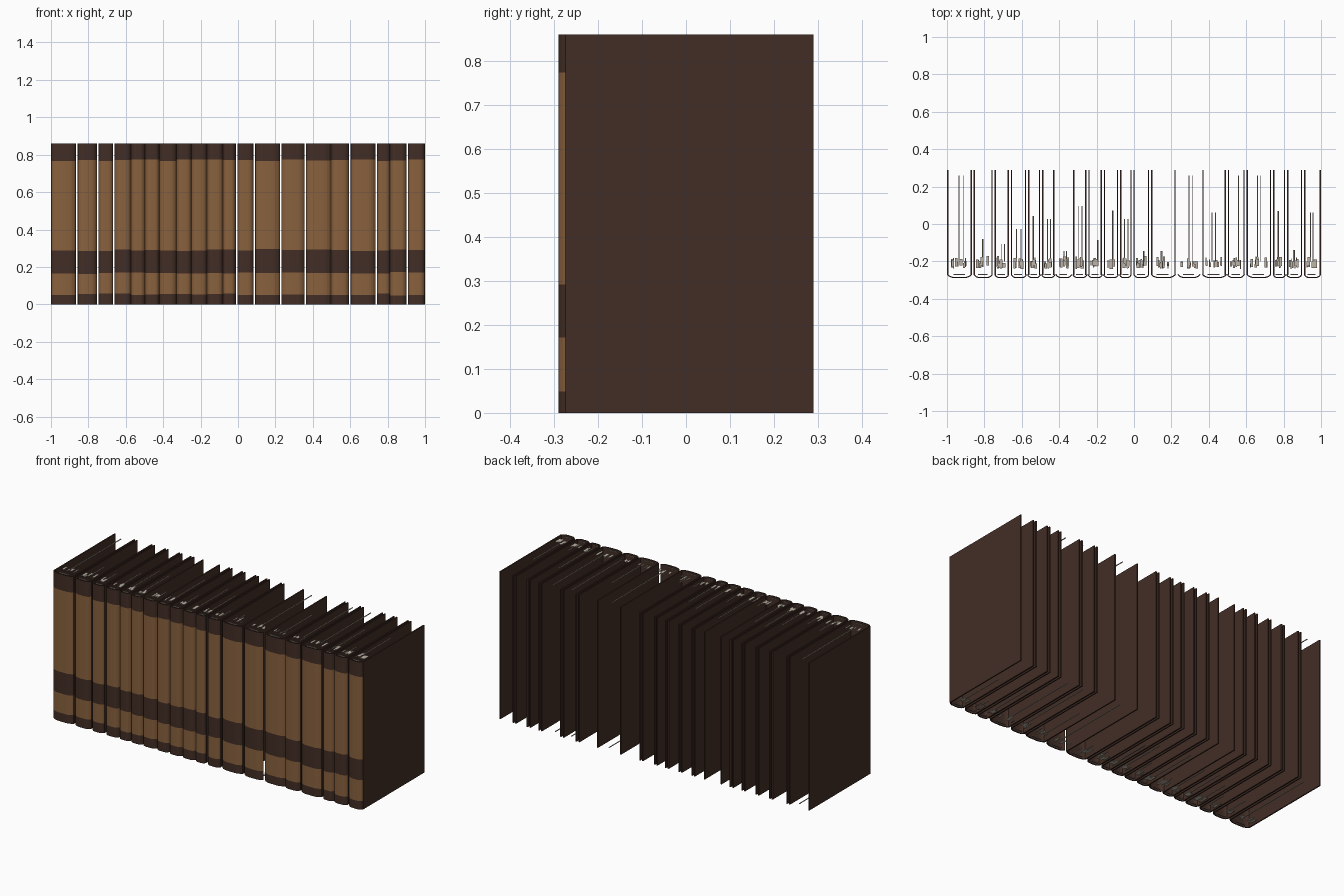
import bpy, bmesh, random

random.seed(4)
if "Cube" in bpy.data.objects:
    bpy.data.objects.remove(bpy.data.objects["Cube"])


def material(name, color):
    m = bpy.data.materials.new(name)
    m.use_nodes = True
    m.diffuse_color = (*color, 1)
    m.node_tree.nodes["Principled BSDF"].inputs["Base Color"].default_value = (*color, 1)
    return m


tan = material("tan leather", (0.25, 0.12, 0.048))
dark = material("dark brown leather", (0.055, 0.027, 0.019))
paper = material("beige paper", (0.52, 0.46, 0.38))

HEIGHT, BACK, FRONT = 0.86, 0.29, -0.29


def finish(bm, name, mats):
    mesh = bpy.data.meshes.new(name)
    bm.to_mesh(mesh)
    bm.free()
    for m in mats:
        mesh.materials.append(m)
    obj = bpy.data.objects.new(name, mesh)
    bpy.context.collection.objects.link(obj)
    return obj


def add_box(bm, x0, x1, y0, y1, z0, z1):
    verts = bmesh.ops.create_cube(bm, size=1)["verts"]
    for v in verts:
        v.co.x = x1 if v.co.x > 0 else x0
        v.co.y = y1 if v.co.y > 0 else y0
        v.co.z = z1 if v.co.z > 0 else z0


def spine(x0, x1):
    """Rounded spine shell, banded in height, dark on the inside."""
    levels = [0, 0.053, 0.168, 0.29, 0.77, HEIGHT]
    for i in range(1, 5):
        levels[i] += random.uniform(-0.005, 0.005)
    bm = bmesh.new()
    steps = 12
    rows = []
    for z in levels:
        row = []
        for s in range(steps + 1):
            t = 2 * s / steps - 1
            y = FRONT + 0.018 * abs(t) ** 4
            row.append(bm.verts.new((x0 + (x1 - x0) * s / steps, y, z)))
        rows.append(row)
    for i in range(len(levels) - 1):
        for s in range(steps):
            f = bm.faces.new((rows[i][s], rows[i][s + 1],
                              rows[i + 1][s + 1], rows[i + 1][s]))
            f.material_index = 1 - i % 2
    obj = finish(bm, "book_spine", [tan, dark])
    mod = obj.modifiers.new("thickness", "SOLIDIFY")
    mod.thickness = 0.006
    mod.offset = -1
    mod.material_offset = 1
    mod.material_offset_rim = 1


def covers(x0, x1):
    """Pair of cover boards."""
    bm = bmesh.new()
    for x in (x0, x1 - 0.007):
        add_box(bm, x, x + 0.007, FRONT + 0.016, BACK, 0, HEIGHT)
    finish(bm, "book_covers", [dark])


def paper_scraps(x0, x1, streak):
    """Slivers of page edge at the head and foot of the book."""
    bm = bmesh.new()
    w = x1 - x0
    for z in (0.003, HEIGHT - 0.006):
        for _ in range(5):
            x = random.uniform(x0 + 0.015, x1 - 0.03)
            y = random.uniform(-0.24, -0.22)
            add_box(bm, x, x + random.uniform(0.004, 0.016),
                    y, y + random.uniform(0.02, 0.05), z, z + 0.003)
        # torn strip behind the spine
        add_box(bm, x0 + w * 0.25, x1 - w * 0.3, -0.272, -0.266, z, z + 0.003)
        # long thin page edge
        x = x0 + w * random.uniform(0.35, 0.65)
        add_box(bm, x, x + 0.005, -0.2, streak, z, z + 0.003)
    finish(bm, "page_edges", [paper])


# Boundaries between neighbouring books
edges = [-1, -0.862, -0.751, -0.663, -0.572, -0.497, -0.42, -0.33, -0.249,
         -0.166, -0.08, -0.008, 0.086, 0.228, 0.36, 0.497, 0.597, 0.738,
         0.813, 0.904, 1]
open_gaps = {1, 2, 3, 11, 12, 13, 14, 16, 17, 19}
boardless = {6, 13}
long_streaks = {0, 13, 15, 16}

for i, (a, b) in enumerate(zip(edges, edges[1:])):
    x0 = a + (0.004 if i in open_gaps else 0)
    x1 = b - (0.004 if i + 1 in open_gaps else 0)
    spine(x0, x1)
    if i not in boardless:
        covers(a + (0.005 if i else 0), b - (0.005 if b < 1 else 0))
    paper_scraps(a, b, 0.26 if i in long_streaks else random.uniform(-0.15, 0.1))
